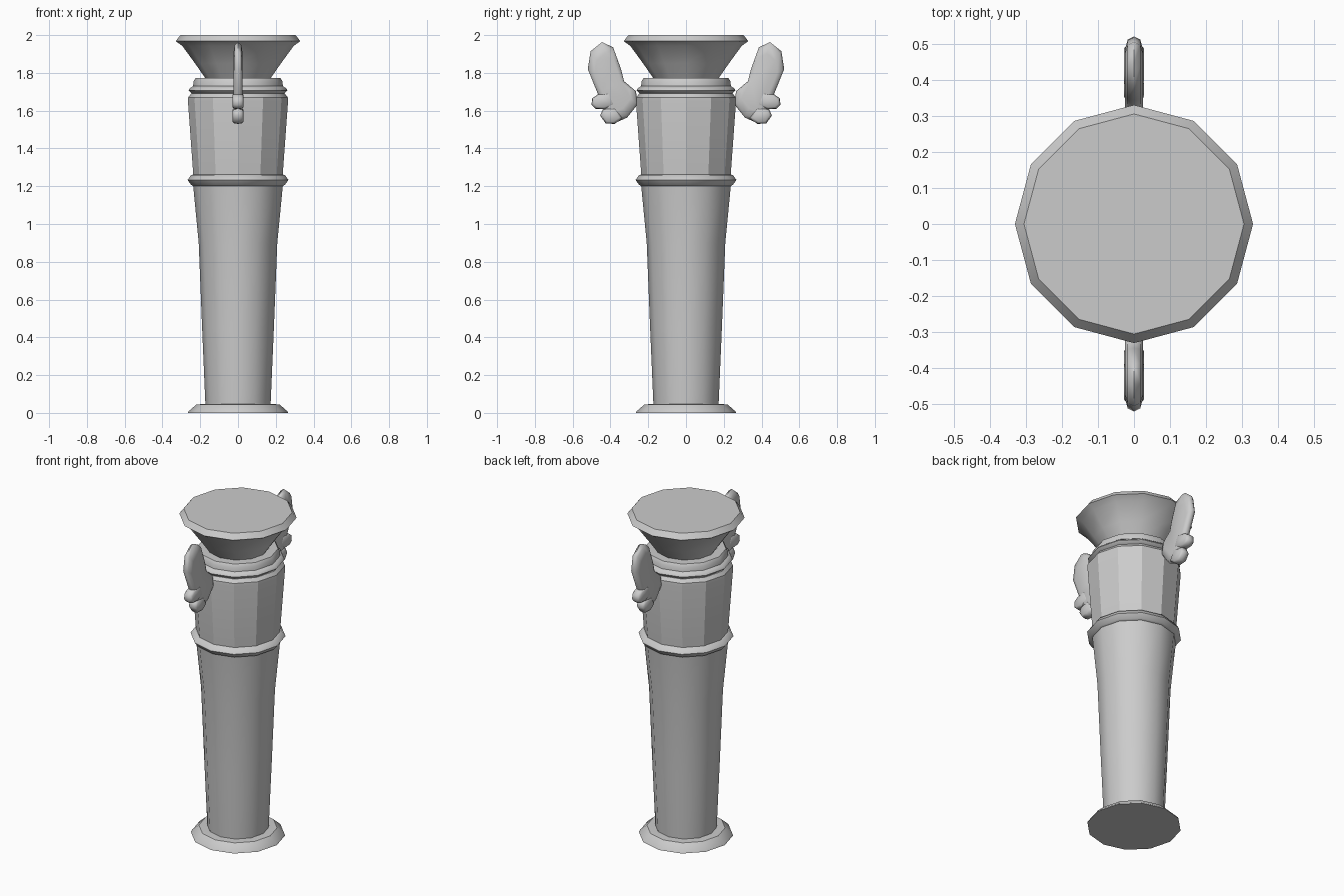
import bpy, bmesh, math
from mathutils import Vector

if "Cube" in bpy.data.objects:
    bpy.data.objects.remove(bpy.data.objects["Cube"])


def finish(name, bm, angle):
    bmesh.ops.recalc_face_normals(bm, faces=bm.faces)
    mesh = bpy.data.meshes.new(name)
    bm.to_mesh(mesh)
    bm.free()
    ob = bpy.data.objects.new(name, mesh)
    bpy.context.collection.objects.link(ob)
    bpy.ops.object.select_all(action='DESELECT')
    ob.select_set(True)
    bpy.context.view_layer.objects.active = ob
    bpy.ops.object.shade_smooth_by_angle(angle=math.radians(angle))
    return ob


def loft(name, rings, angle):
    """Bridge equal-length rings of points and cap both ends."""
    bm = bmesh.new()
    rows = [[bm.verts.new(p) for p in ring] for ring in rings]
    n = len(rows[0])
    for a, b in zip(rows, rows[1:]):
        for i in range(n):
            j = (i + 1) % n
            bm.faces.new((a[i], a[j], b[j], b[i]))
    bm.faces.new(rows[0])
    bm.faces.new(rows[-1])
    return finish(name, bm, angle)


def lathe(name, profile, angle=35, sides=12):
    steps = [2 * math.pi * i / sides for i in range(sides)]
    return loft(name, [[(r * math.cos(t), r * math.sin(t), z) for t in steps]
                       for r, z in profile], angle)


def feather(name, outline, half, side):
    """Rounded slab in the yz plane: full outline in the middle, inset faces."""
    pts = [Vector((0, y * side, z)) for y, z in outline]
    c = sum(pts, Vector()) / len(pts)
    rings = [[c + (p - c) * s + Vector((x, 0, 0)) for p in pts]
             for x, s in ((-half, .72), (-half * .7, .93), (0, 1),
                          (half * .7, .93), (half, .72))]
    return loft(name, rings, 60)


# Turned column parts, bottom to top
lathe("base_plate", [(.265, 0), (.262, .008), (.22, .045), (.17, .047)])
lathe("shaft", [(.172, .03), (.19, .45), (.208, .9), (.238, 1.21)])
lathe("lower_ring", [(.235, 1.2), (.248, 1.207), (.267, 1.233), (.248, 1.26), (.23, 1.262)], 50)
lathe("drum", [(.236, 1.25), (.265, 1.65), (.264, 1.67), (.248, 1.69)], 29)
lathe("upper_ring", [(.24, 1.685), (.262, 1.708), (.258, 1.716), (.238, 1.73)], 50)
lathe("collar", [(.238, 1.72), (.236, 1.755), (.225, 1.772), (.16, 1.773)])
lathe("capital", [(.168, 1.765), (.227, 1.85), (.295, 1.943),
                  (.33, 1.968), (.305, 2.0)], 29)

# Wings: one long feather with two small lobes below, on both sides
long_feather = [(.445, 1.963), (.505, 1.915), (.52, 1.82), (.466, 1.687),
                (.435, 1.60), (.376, 1.535), (.312, 1.563), (.255, 1.634),
                (.265, 1.703), (.328, 1.756), (.344, 1.82), (.386, 1.936)]
middle_lobe = [(.40, 1.70), (.466, 1.687), (.497, 1.665), (.50, 1.63),
               (.478, 1.61), (.43, 1.607), (.37, 1.63)]
lower_lobe = [(.37, 1.62), (.44, 1.608), (.455, 1.575), (.425, 1.532),
              (.378, 1.53), (.335, 1.56)]
for label, side in (("front", -1), ("back", 1)):
    feather(label + "_wing_long_feather", long_feather, .025, side)
    feather(label + "_wing_middle_lobe", middle_lobe, .028, side)
    feather(label + "_wing_lower_lobe", lower_lobe, .028, side)
